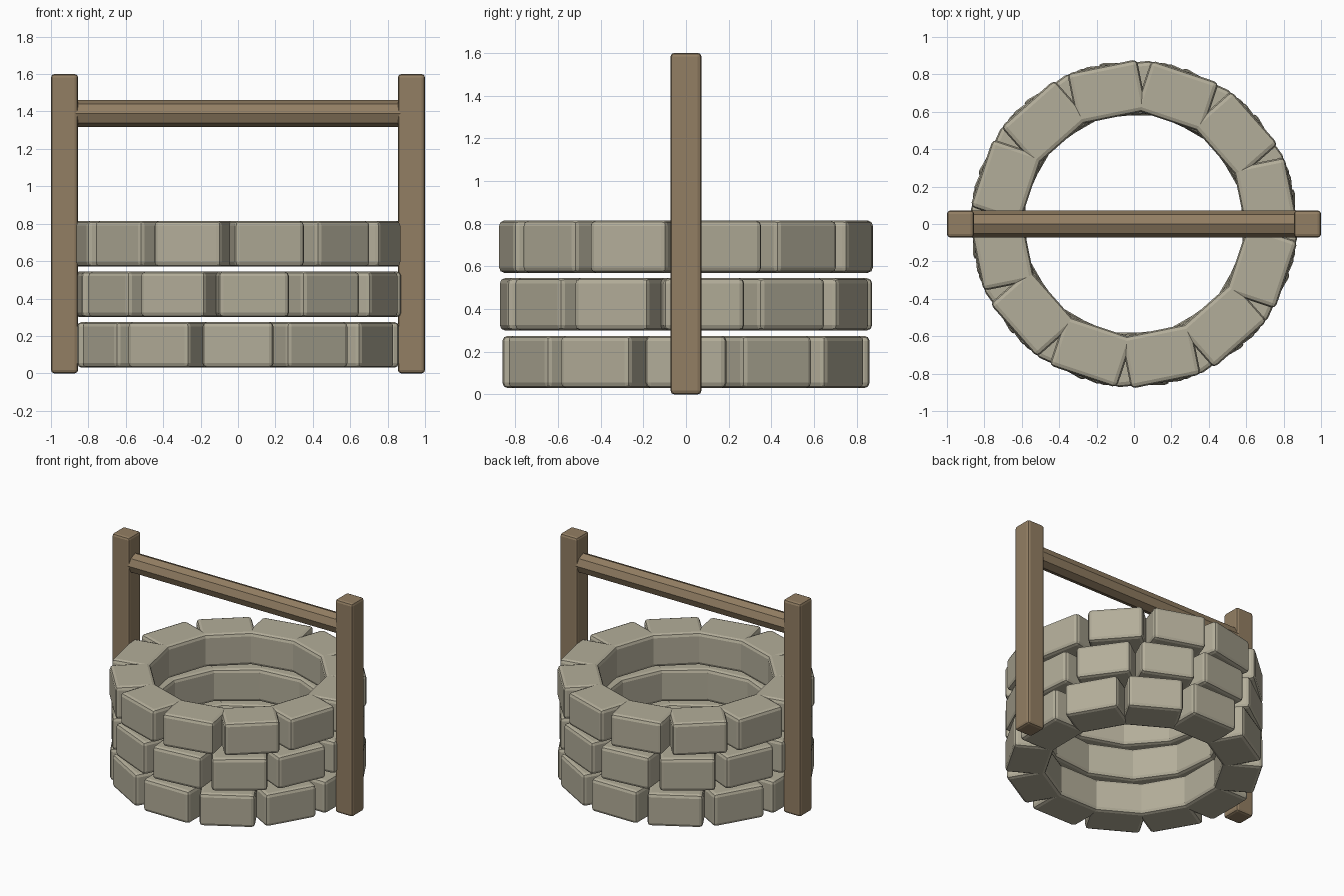
import bpy, bmesh, math
from mathutils import Matrix

if "Cube" in bpy.data.objects:
    bpy.data.objects.remove(bpy.data.objects["Cube"])


def material(name, rgb):
    m = bpy.data.materials.new(name)
    m.diffuse_color = (*rgb, 1)
    m.use_nodes = True
    m.node_tree.nodes["Principled BSDF"].inputs["Base Color"].default_value = m.diffuse_color
    return m


def add_object(name, bm, mat, bevel=0):
    bmesh.ops.recalc_face_normals(bm, faces=bm.faces)
    me = bpy.data.meshes.new(name)
    bm.to_mesh(me)
    bm.free()
    me.materials.append(mat)
    ob = bpy.data.objects.new(name, me)
    bpy.context.collection.objects.link(ob)
    if bevel:
        mod = ob.modifiers.new("bevel", 'BEVEL')
        mod.width = bevel
        mod.segments = 2
    return ob


def box(bm, size, matrix):
    bmesh.ops.create_cube(bm, size=1, matrix=matrix @ Matrix.Diagonal((*size, 1)))


stone = material("stone", (0.45, 0.42, 0.32))
wood = material("wood", (0.29, 0.21, 0.125))

# Three courses of twelve stones, each turned a little further round
STONES, MID_R = 12, 0.72
for row, label in enumerate(("bottom", "middle", "top")):
    bm = bmesh.new()
    for i in range(STONES):
        turn = Matrix.Rotation(i * math.tau / STONES + row * 0.1, 4, 'Z')
        place = turn @ Matrix.Translation((MID_R, 0, 0.1525 + row * 0.27))
        box(bm, (0.28, 0.38, 0.245), place)
    add_object(label + "_stone_ring", bm, stone, 0.025)

# Square posts on either side
for side, label in ((-1, "left"), (1, "right")):
    bm = bmesh.new()
    box(bm, (0.145, 0.145, 1.6), Matrix.Translation((side * 0.9275, 0, 0.8)))
    add_object(label + "_post", bm, wood, 0.018)

# Eight-sided crossbar between the posts
bm = bmesh.new()
bmesh.ops.create_cone(
    bm, cap_ends=True, segments=8, radius1=0.072, radius2=0.072, depth=1.76,
    matrix=Matrix.Translation((0, 0, 1.39)) @ Matrix.Rotation(math.pi / 2, 4, 'Y'))
add_object("crossbar", bm, wood)
